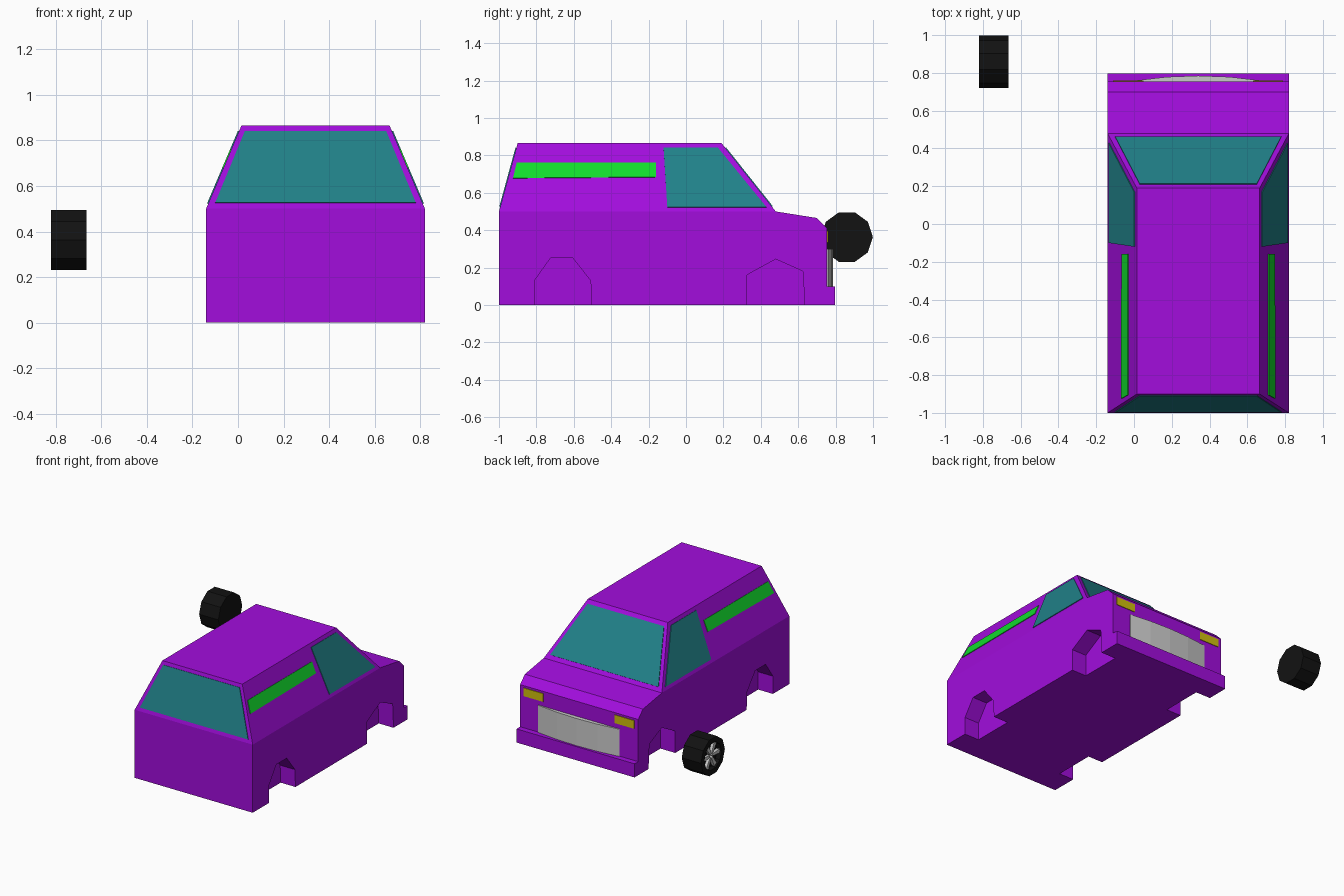
import bpy, bmesh, math
from mathutils import Vector

if "Cube" in bpy.data.objects:
    bpy.data.objects.remove(bpy.data.objects["Cube"])

CX = 0.34  # the van sits to the right of the loose wheel


def material(name, rgb):
    m = bpy.data.materials.new(name)
    m.diffuse_color = (*rgb, 1)
    m.use_nodes = True
    m.node_tree.nodes["Principled BSDF"].inputs["Base Color"].default_value = m.diffuse_color
    return m


PURPLE = material("purple paint", (0.36, 0.004, 0.72))
TEAL = material("teal glass", (0.015, 0.22, 0.25))
GREEN = material("green stripe", (0.006, 0.72, 0.026))
YELLOW = material("yellow lamp", (0.63, 0.52, 0.004))
BLACK = material("black rubber", (0.006, 0.006, 0.006))


def finish(name, bm, mat=None, loc=(CX, 0, 0)):
    bmesh.ops.recalc_face_normals(bm, faces=bm.faces)
    me = bpy.data.meshes.new(name)
    bm.to_mesh(me)
    bm.free()
    ob = bpy.data.objects.new(name, me)
    bpy.context.collection.objects.link(ob)
    ob.location = loc
    if mat:
        me.materials.append(mat)
    return ob


def prism(name, pts, vec, mat=None):
    """Extrude a planar outline along vec."""
    bm = bmesh.new()
    f = bm.faces.new([bm.verts.new(p) for p in pts])
    r = bmesh.ops.extrude_face_region(bm, geom=[f], use_keep_orig=True)
    verts = [g for g in r["geom"] if isinstance(g, bmesh.types.BMVert)]
    bmesh.ops.translate(bm, verts=verts, vec=vec)
    return finish(name, bm, mat)


def panel(name, pts, mat, mirror=False):
    """Thin plate centred on the body surface."""
    a, b, c = (Vector(p) for p in pts[:3])
    n = (b - a).cross(c - a).normalized() * 0.005
    ob = prism(name, [Vector(p) - n for p in pts], n * 2, mat)
    if mirror:
        ob.modifiers.new("mirror", 'MIRROR')
    return ob


def half_width(z):
    return 0.48 - max(0, z - 0.5) * 0.155 / 0.365


# Body: side profile with the cabin tapering towards the roof
profile = [(-1, 0), (-1, 0.5), (-0.9, 0.865), (0.19, 0.865), (0.48, 0.5),
           (0.70, 0.465), (0.755, 0.41), (0.755, 0.1), (0.797, 0.1), (0.797, 0)]
bm = bmesh.new()
left, right = ([bm.verts.new((s * half_width(z), y, z)) for y, z in profile]
               for s in (-1, 1))
for i in range(len(profile)):
    j = (i + 1) % len(profile)
    bm.faces.new((left[i], left[j], right[j], right[i]))
for side in (left, right):
    bm.faces.new(side[1:5])
    bm.faces.new(side[:2] + side[4:])
body = finish("body", bm, PURPLE)

# Wheel arches cut out of both sides
arches = {
    "front_arch": [(-0.81, -0.1), (-0.81, 0.13), (-0.725, 0.25), (-0.605, 0.25),
                   (-0.51, 0.13), (-0.5, -0.1)],
    "rear_arch": [(0.325, -0.1), (0.325, 0.16), (0.48, 0.245), (0.625, 0.18),
                  (0.64, -0.1)],
}
bpy.context.view_layer.objects.active = body
for name, outline in arches.items():
    for s in (-1, 1):
        cutter = prism(name + "_cutter", [(s * 0.36, y, z) for y, z in outline],
                       (s * 0.2, 0, 0), PURPLE)
        cutter.hide_render = True
        mod = body.modifiers.new("arch", 'BOOLEAN')
        mod.operation, mod.solver, mod.object = 'DIFFERENCE', 'EXACT', cutter
        bpy.context.view_layer.update()
        bpy.ops.object.modifier_apply(modifier=mod.name)
        bpy.data.objects.remove(cutter)

# End windows on the two sloping cabin faces
def end_y(a, b, z):
    return a + (b - a) * (z - 0.5) / 0.365


for name, a, b in (("end_window", -1, -0.9), ("windscreen", 0.48, 0.19)):
    lo, hi = end_y(a, b, 0.525), end_y(a, b, 0.84)
    panel(name, [(-0.44, lo, 0.525), (0.44, lo, 0.525),
                 (0.31, hi, 0.84), (-0.31, hi, 0.84)], TEAL)

# Side windows and stripes
def on_side(outline):
    return [(half_width(z), y, z) for y, z in outline]


panel("side_window", on_side([(-0.10, 0.522), (0.43, 0.522), (0.17, 0.84),
                              (-0.12, 0.84)]), TEAL, True)
panel("side_stripe", on_side([(-0.925, 0.677), (-0.16, 0.683), (-0.16, 0.76),
                              (-0.905, 0.76)]), GREEN, True)

# Lamps and bowed grille on the nose
panel("lamp", [(0.29, 0.755, 0.335), (0.45, 0.755, 0.335),
               (0.45, 0.755, 0.395), (0.29, 0.755, 0.395)], YELLOW, True)
bow = [(x, 0.76 + 0.025 * (1 - (x / 0.33) ** 2), 0.1)
       for x in (-0.33, -0.165, 0, 0.165, 0.33)]
prism("grille", [(-0.33, 0.75, 0.1)] + bow + [(0.33, 0.75, 0.1)], (0, 0, 0.2))

# Loose wheel: ten-sided tyre with a recessed hub on the outer face
WHEEL = (-0.743, 0.86, 0.363)
bm = bmesh.new()
rings = []
for x, r in ((0.078, 0.139), (-0.078, 0.139), (-0.078, 0.1), (-0.045, 0.095)):
    rings.append([bm.verts.new((x, r * math.cos(k * math.tau / 10),
                                r * math.sin(k * math.tau / 10))) for k in range(10)])
for p, q in zip(rings, rings[1:]):
    for k in range(10):
        bm.faces.new((p[k], p[k - 1], q[k - 1], q[k]))
bm.faces.new(rings[0])
bm.faces.new(rings[-1])
finish("tyre", bm, BLACK, WHEEL)

# Wheel spokes
bm = bmesh.new()
for k in range(6):
    a = k * math.tau / 6
    out = Vector((0, math.cos(a), math.sin(a)))
    across = Vector((0, -math.sin(a), math.cos(a)))
    corners = [out * r + across * w for r, w in
               ((0.015, -0.008), (0.097, -0.016), (0.097, 0.016), (0.015, 0.008))]
    top, low = ([bm.verts.new(c + Vector((x, 0, 0))) for c in corners]
                for x in (-0.066, -0.045))
    bm.faces.new(top)
    bm.faces.new(low)
    for i in range(4):
        bm.faces.new((top[i - 1], top[i], low[i], low[i - 1]))
finish("wheel_spokes", bm, None, WHEEL)
